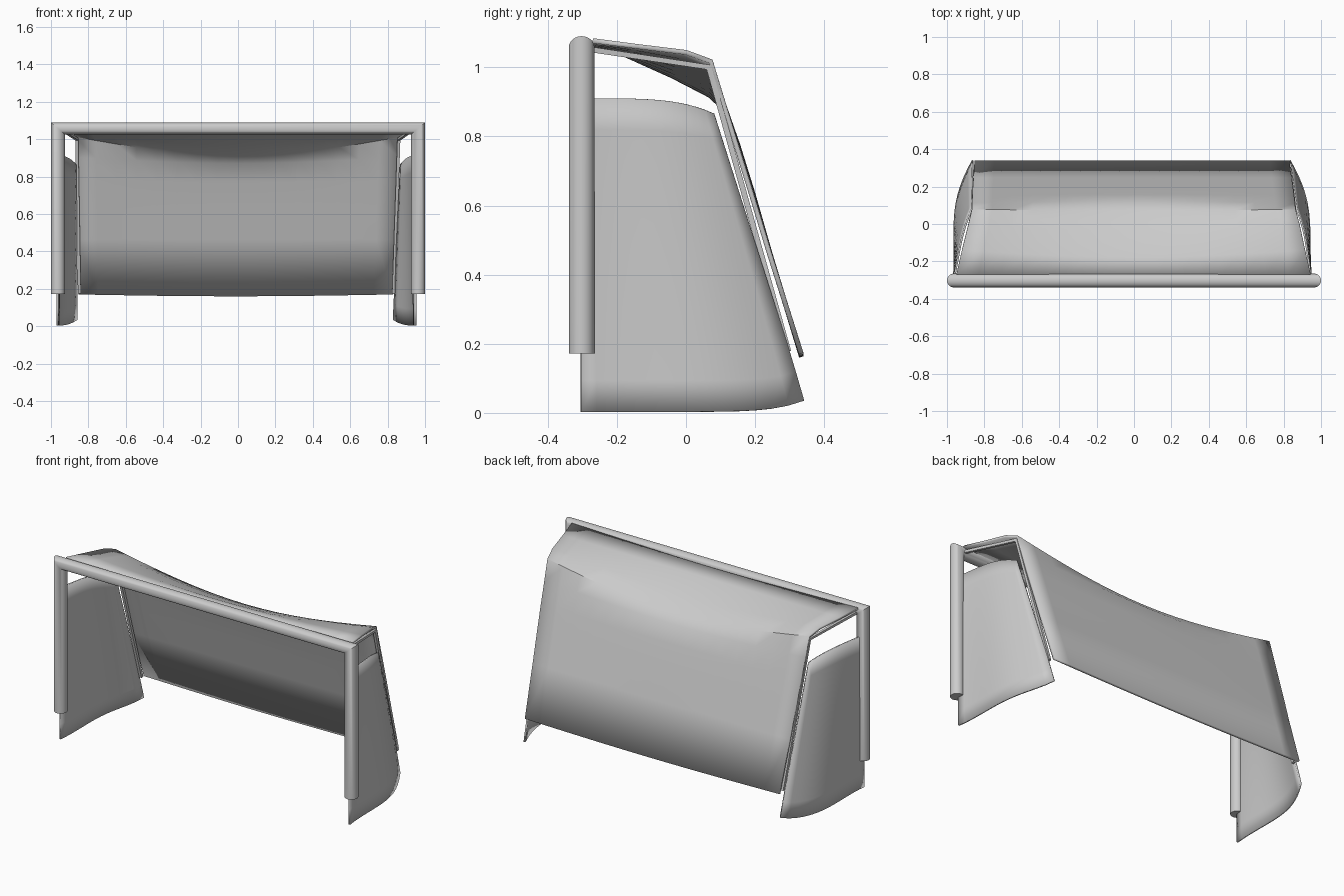
import bpy, bmesh
from math import sin, cos, pi, radians
from mathutils import Vector

if "Cube" in bpy.data.objects:
    bpy.data.objects.remove(bpy.data.objects["Cube"])


def lerp(a, b, t):
    return a + (b - a) * t


def sample(pts, t):
    # value along a list of points, t in 0..1
    f = t * (len(pts) - 1)
    i = min(int(f), len(pts) - 2)
    return Vector(pts[i]).lerp(Vector(pts[i + 1]), f - i)


def skin(name, rows, closed=False, thick=0, angle=35):
    # join rows of points into a surface
    bm = bmesh.new()
    vs = [[bm.verts.new(p) for p in r] for r in rows]
    n = len(vs[0])
    for a, b in zip(vs, vs[1:]):
        for j in range(n if closed else n - 1):
            k = (j + 1) % n
            bm.faces.new((a[j], a[k], b[k], b[j]))
    if closed:
        bm.faces.new(vs[0])
        bm.faces.new(vs[-1])
    bmesh.ops.recalc_face_normals(bm, faces=bm.faces)
    me = bpy.data.meshes.new(name)
    bm.to_mesh(me)
    bm.free()
    ob = bpy.data.objects.new(name, me)
    bpy.context.collection.objects.link(ob)
    if thick:
        m = ob.modifiers.new("thickness", 'SOLIDIFY')
        m.thickness = thick
        m.offset = 0
    bpy.ops.object.select_all(action='DESELECT')
    ob.select_set(True)
    bpy.context.view_layer.objects.active = ob
    bpy.ops.object.shade_smooth_by_angle(angle=radians(angle))
    return ob


# Goal frame: one mitred tube, posts and crossbar
N, XP, YP, ZB, R, RB = 24, 0.963, -0.302, 1.058, 0.037, 0.032
path = [(-XP, 0.172, -R, 0), (-XP, ZB, -R, RB), (XP, ZB, R, RB), (XP, 0.172, R, 0)]
rows = [[(x + dx * cos(a), YP + R * sin(a), z + dz * cos(a))
         for a in (2 * pi * i / N for i in range(N))] for x, z, dx, dz in path]
skin("goal_frame", rows, closed=True)

# Roof and back net: taut at the edges, sagging in the middle
edge = [(-0.27, 1.077), (-0.14, 1.06), (0.0, 1.043), (0.072, 1.017), (0.105, 0.905),
        (0.145, 0.775), (0.19, 0.63), (0.24, 0.465), (0.333, 0.172)]
middle = [(-0.27, 1.06), (-0.18, 1.038), (-0.04, 0.975), (0.07, 0.918), (0.115, 0.875),
          (0.15, 0.775), (0.195, 0.63), (0.242, 0.465), (0.334, 0.162)]
left = [-0.95, -0.92, -0.885, -0.868, -0.866, -0.864, -0.862, -0.858, -0.853]
right = [0.945, 0.915, 0.885, 0.865, 0.86, 0.856, 0.85, 0.843, 0.83]
rows = []
for (ye, ze), (ym, zm), xl, xr in zip(edge, middle, left, right):
    row = []
    for i in range(17):
        u = i / 8 - 1
        s = cos(pi / 2 * u)
        row.append((lerp(xl, xr, i / 16), lerp(ye, ym, s), lerp(ze, zm, s)))
    rows.append(row)
skin("back_net", rows, thick=0.014, angle=40)

# Side nets: bowed outwards, leaning back edge
back_edge = [(0.34, 0.035), (0.3, 0.172), (0.19, 0.517), (0.08, 0.862)]
for side, name, xf, xb, xt in ((-1, "left_side_net", 0.966, 0.862, 0.868),
                               (1, "right_side_net", 0.95, 0.832, 0.87)):
    rows = []
    for i in range(11):
        t = i / 10
        row = []
        for j in range(15):
            s = j / 14
            z = lerp(0.003 + 0.032 * s ** 8, 0.91 - 0.045 * s ** 4, t)
            zb = lerp(0.035, 0.862, t)
            yb = 0.34 - 0.292 * (zb - 0.035) / 0.137 * 0.137 if zb < 0.172 else lerp(0.3, 0.08, (zb - 0.172) / 0.69)
            y = lerp(-0.304, yb, s)
            bow = 0.05 * (1 - 0.75 * t) * sin(pi * s ** 1.5)
            row.append((side * (lerp(xf, lerp(xb, xt, t), s) + bow), y, z))
        rows.append(row)
    skin(name, rows, thick=0.01)

# Thin support rods under the edges of the back net
rod = [(-0.28, 1.052), (0.066, 1.0), (0.296, 0.178)]
w = 0.008
for side, name, xs in ((-1, "left_support_rod", (0.94, 0.862, 0.848)),
                       (1, "right_support_rod", (0.935, 0.86, 0.832))):
    offs = ((0, w), (w * 0.8, w * 0.8), (w, 0.002))
    rows = []
    for x, (y, z), (oy, oz) in zip(xs, rod, offs):
        rows.append([(side * x + a * w, y + b * oy, z + b * oz)
                     for a, b in ((-1, -1), (1, -1), (1, 1), (-1, 1))])
    skin(name, rows, closed=True)
